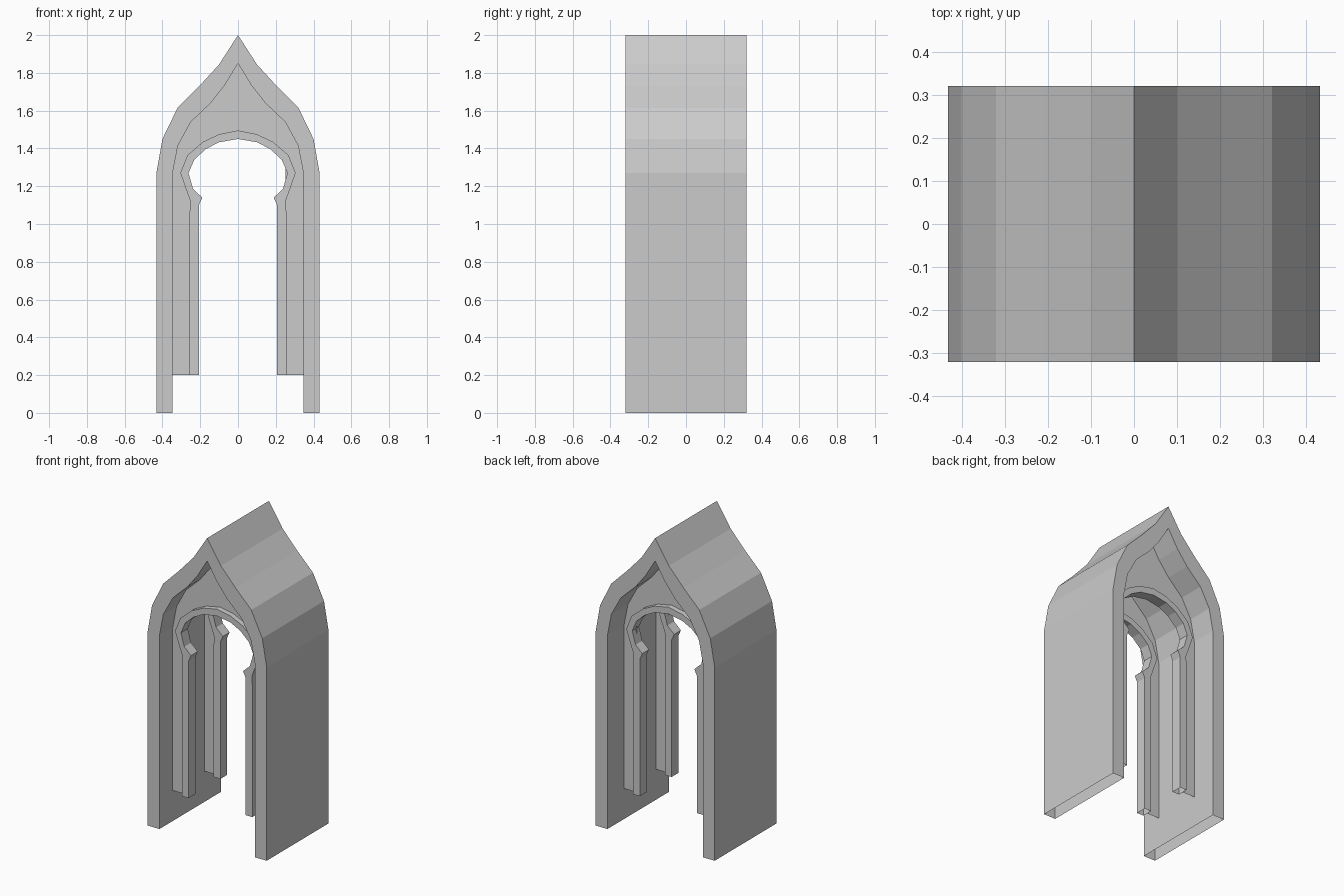
import bpy, bmesh

if "Cube" in bpy.data.objects:
    bpy.data.objects.remove(bpy.data.objects["Cube"])

# Half profiles (x, z) from foot to crown
SHELL_OUT = [(.432, 0), (.432, 1.27), (.4, 1.45), (.32, 1.615), (.205, 1.73), (.1, 1.845), (0, 2)]
SHELL_IN = [(.346, 0), (.346, 1.27), (.318, 1.415), (.25, 1.54), (.145, 1.64), (.07, 1.735), (0, 1.85)]
TRIM_OUT = [(.256, .2), (.256, 1.06), (.252, 1.12), (.277, 1.19), (.305, 1.27),
            (.267, 1.365), (.185, 1.435), (.1, 1.475), (0, 1.495)]
TRIM_IN = [(.207, .2), (.207, 1.1), (.189, 1.14), (.238, 1.185), (.262, 1.27),
           (.232, 1.34), (.17, 1.397), (.1, 1.433), (0, 1.45)]


def full(half):
    """Mirror a half profile into a whole arch path."""
    return half + [(-x, z) for x, z in reversed(half[:-1])]


def finish(name, bm):
    mesh = bpy.data.meshes.new(name)
    bm.to_mesh(mesh)
    bm.free()
    ob = bpy.data.objects.new(name, mesh)
    bpy.context.collection.objects.link(ob)
    return ob


def arch(name, outer, inner, y0, y1):
    """Box-section arch with open feet."""
    bm = bmesh.new()
    rings = []
    for (ox, oz), (ix, iz) in zip(full(outer), full(inner)):
        section = ((ox, y0, oz), (ox, y1, oz), (ix, y1, iz), (ix, y0, iz))
        rings.append([bm.verts.new(p) for p in section])
    for a, b in zip(rings, rings[1:]):
        for i in range(4):
            j = (i + 1) % 4
            bm.faces.new((a[i], a[j], b[j], b[i]))
    bmesh.ops.recalc_face_normals(bm, faces=bm.faces)
    return finish(name, bm)


def panel(name, y):
    """Thin sheet filling the space between shell and trim."""
    bm = bmesh.new()
    rim = full([(.346, .2)] + SHELL_IN[1:])
    outline = rim + full(TRIM_OUT)[::-1]
    face = bm.faces.new([bm.verts.new((x, y, z)) for x, z in outline])
    bmesh.ops.triangulate(bm, faces=[face])
    return finish(name, bm)


# Outer vault
arch("vault_shell", SHELL_OUT, SHELL_IN, -.32, .32)

# Two recessed screens, each a sheet with a raised horseshoe trim
for label, y in (("front", -.182), ("back", .148)):
    panel(label + "_screen", y)
    arch(label + "_trim", TRIM_OUT, TRIM_IN, y - .035, y + .035)
